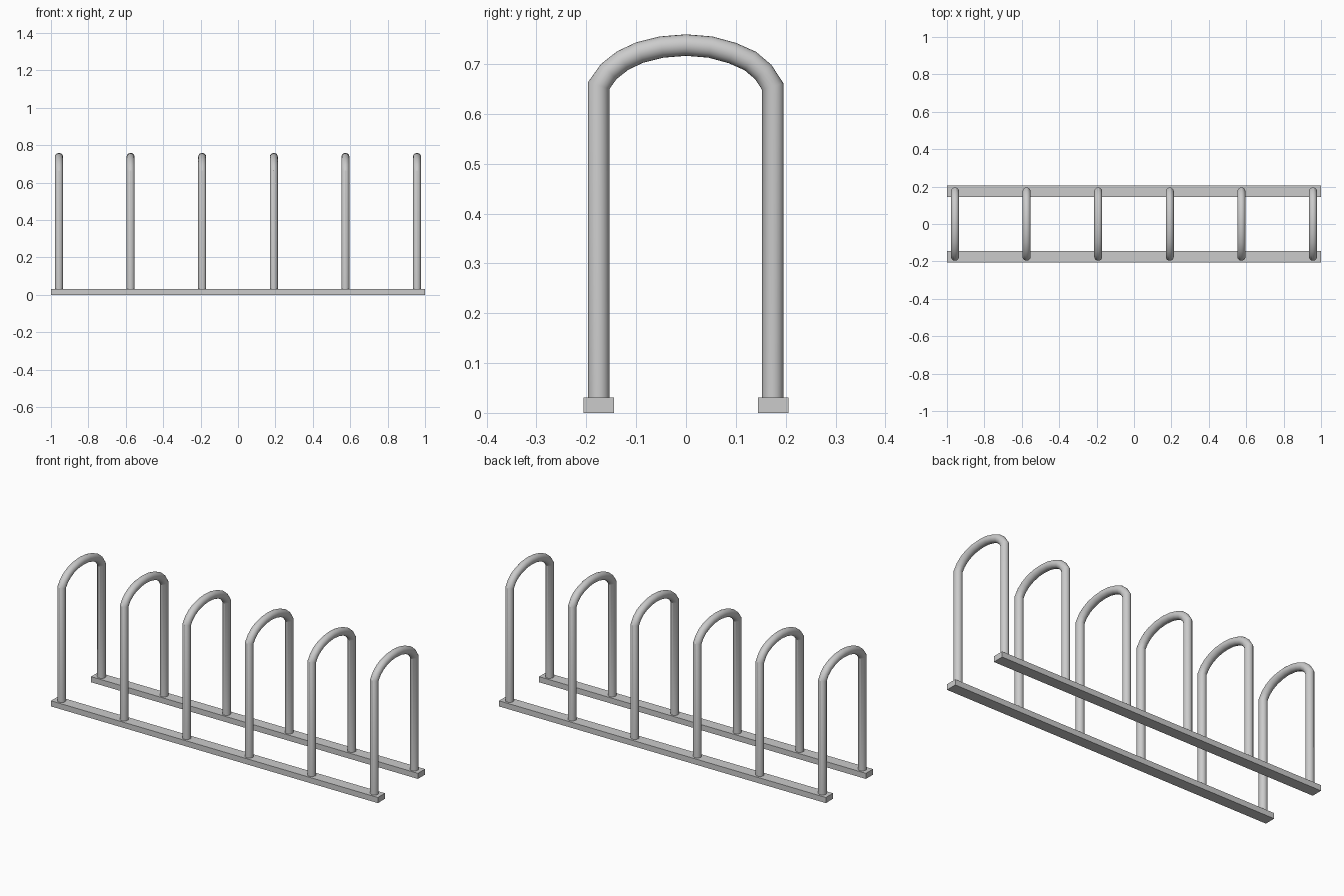
import bpy, bmesh, math
from mathutils import Vector

if "Cube" in bpy.data.objects:
    bpy.data.objects.remove(bpy.data.objects["Cube"])

RADIUS, SIDES = 0.0215, 20


def finish(name, bm, smooth=False):
    bmesh.ops.recalc_face_normals(bm, faces=bm.faces[:])
    mesh = bpy.data.meshes.new(name)
    bm.to_mesh(mesh)
    bm.free()
    obj = bpy.data.objects.new(name, mesh)
    bpy.context.collection.objects.link(obj)
    if smooth:
        bpy.ops.object.select_all(action='DESELECT')
        obj.select_set(True)
        bpy.context.view_layer.objects.active = obj
        bpy.ops.object.shade_smooth_by_angle(angle=math.radians(32))
    return obj


def rail(name, y):
    bm = bmesh.new()
    bmesh.ops.create_cube(bm, size=1)
    for v in bm.verts:
        v.co = (v.co.x * 2, y + v.co.y * 0.062, 0.0155 + v.co.z * 0.031)
    return finish(name, bm)


def tube(name, path):
    # Sweep a mitred round section along a path in the YZ plane
    pts = [Vector(p) for p in path]
    bm = bmesh.new()
    rings = []
    for i, p in enumerate(pts):
        d_in = (p - pts[i - 1]).normalized() if i else (pts[1] - p).normalized()
        d_out = (pts[i + 1] - p).normalized() if i < len(pts) - 1 else d_in
        t = (d_in + d_out).normalized()
        n = Vector((-t.y, t.x)) / t.dot(d_in)
        ring = []
        for k in range(SIDES):
            a = 2 * math.pi * k / SIDES
            q = p + n * RADIUS * math.sin(a)
            ring.append(bm.verts.new((RADIUS * math.cos(a), q.x, q.y)))
        rings.append(ring)
    for r0, r1 in zip(rings, rings[1:]):
        for k in range(SIDES):
            j = (k + 1) % SIDES
            bm.faces.new((r0[k], r0[j], r1[j], r1[k]))
    bm.faces.new(rings[0])
    bm.faces.new(rings[-1])
    return finish(name, bm, smooth=True)


# Two ground rails
rail("front_rail", -0.175)
rail("back_rail", 0.175)

# Upright hoop: two legs joined by a shallow arch
hoop_path = [(-0.175, 0.03), (-0.175, 0.657), (-0.155, 0.685), (-0.127, 0.707),
             (-0.093, 0.723), (-0.049, 0.734), (0, 0.738), (0.049, 0.734),
             (0.093, 0.722), (0.129, 0.706), (0.155, 0.684), (0.174, 0.655),
             (0.174, 0.03)]
hoop = tube("hoop_1", hoop_path)

# Six evenly spaced hoops
for i in range(6):
    obj = hoop
    if i:
        obj = hoop.copy()
        obj.name = f"hoop_{i + 1}"
        bpy.context.collection.objects.link(obj)
    obj.location.x = -0.957 + i * 1.914 / 5
